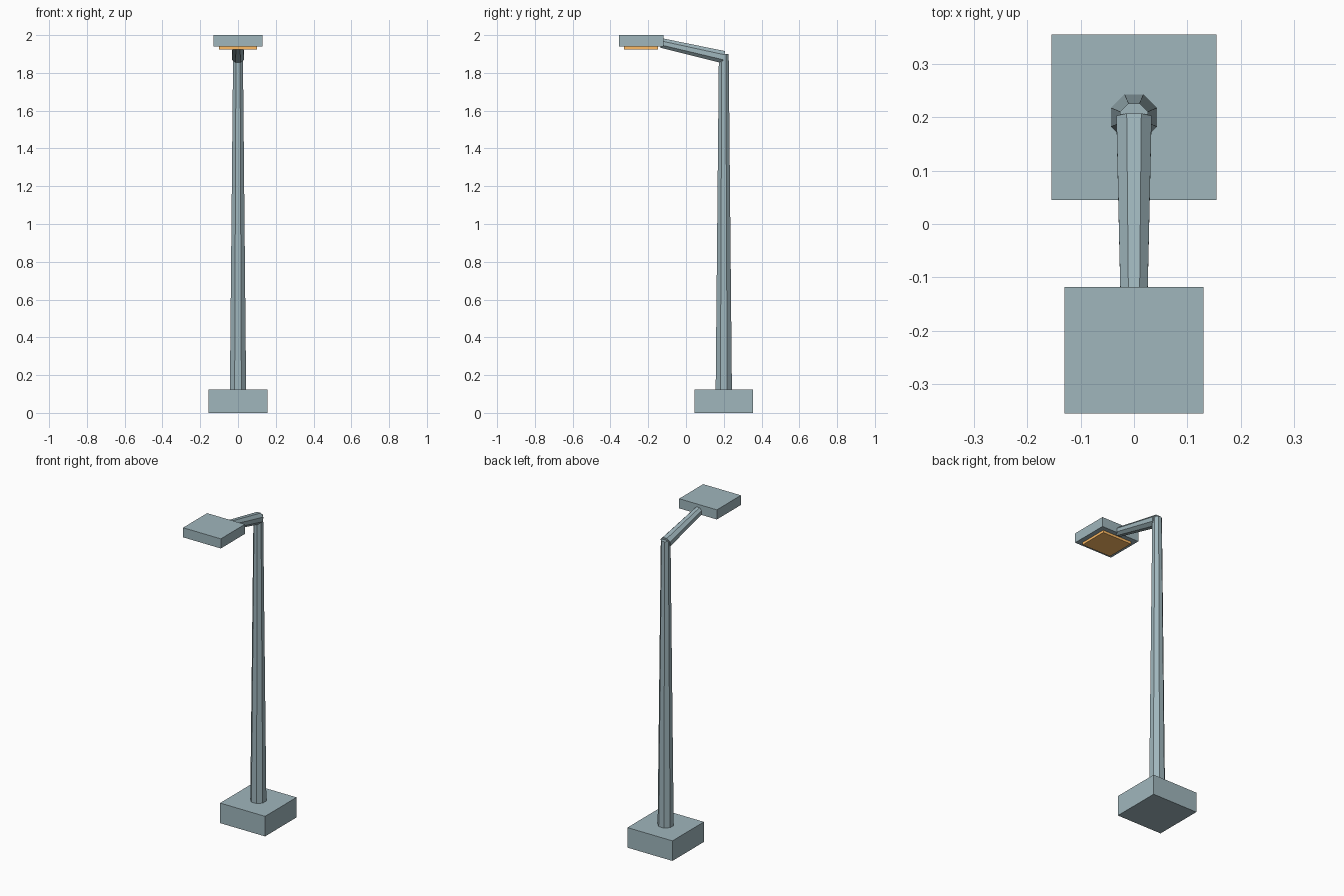
import bpy, math
from mathutils import Vector, Matrix

if "Cube" in bpy.data.objects:
    bpy.data.objects.remove(bpy.data.objects["Cube"])


def material(name, rgb):
    m = bpy.data.materials.new(name)
    m.diffuse_color = (*rgb, 1)
    m.use_nodes = True
    m.node_tree.nodes["Principled BSDF"].inputs["Base Color"].default_value = m.diffuse_color
    return m


metal = material("blue_grey_metal", (0.35, 0.468, 0.507))
glow = material("warm_light", (1.0, 0.5, 0.13))


def box(name, lo, hi, mat=metal):
    lo, hi = Vector(lo), Vector(hi)
    bpy.ops.mesh.primitive_cube_add(size=1)
    o = bpy.context.object
    o.name = name
    o.data.transform(Matrix.Translation((lo + hi) / 2) @ Matrix.Diagonal((*(hi - lo), 1)))
    o.data.materials.append(mat)
    return o


def tapered_tube(name, start, end, r1, r2):
    # eight-sided, flats facing the axes; radii are centre to flat
    start, end = Vector(start), Vector(end)
    axis = end - start
    c = math.cos(math.pi / 8)
    bpy.ops.mesh.primitive_cone_add(vertices=8, radius1=r1 / c, radius2=r2 / c, depth=axis.length)
    o = bpy.context.object
    o.name = name
    # tilt about x only, since every tube lies in the x = 0 plane
    tilt = Matrix.Rotation(math.atan2(-axis.y, axis.z), 4, 'X')
    spin = Matrix.Rotation(math.pi / 8, 4, 'Z')
    o.data.transform(Matrix.Translation((start + end) / 2) @ tilt @ spin)
    o.data.materials.append(metal)
    return o


# square footing
box("base", (-0.155, 0.045, 0), (0.155, 0.355, 0.125))

# tapering post and the arm rising to the lamp head
tapered_tube("post", (0, 0.2, 0.125), (0, 0.2, 1.9), 0.043, 0.026)
tapered_tube("arm", (0, 0.2, 1.883), (0, -0.13, 1.958), 0.033, 0.0255)

# lamp head and glowing panel below it
box("lamp_head", (-0.13, -0.355, 1.94), (0.13, -0.118, 2.0))
box("light_panel", (-0.1, -0.327, 1.925), (0.1, -0.147, 1.942), glow)
